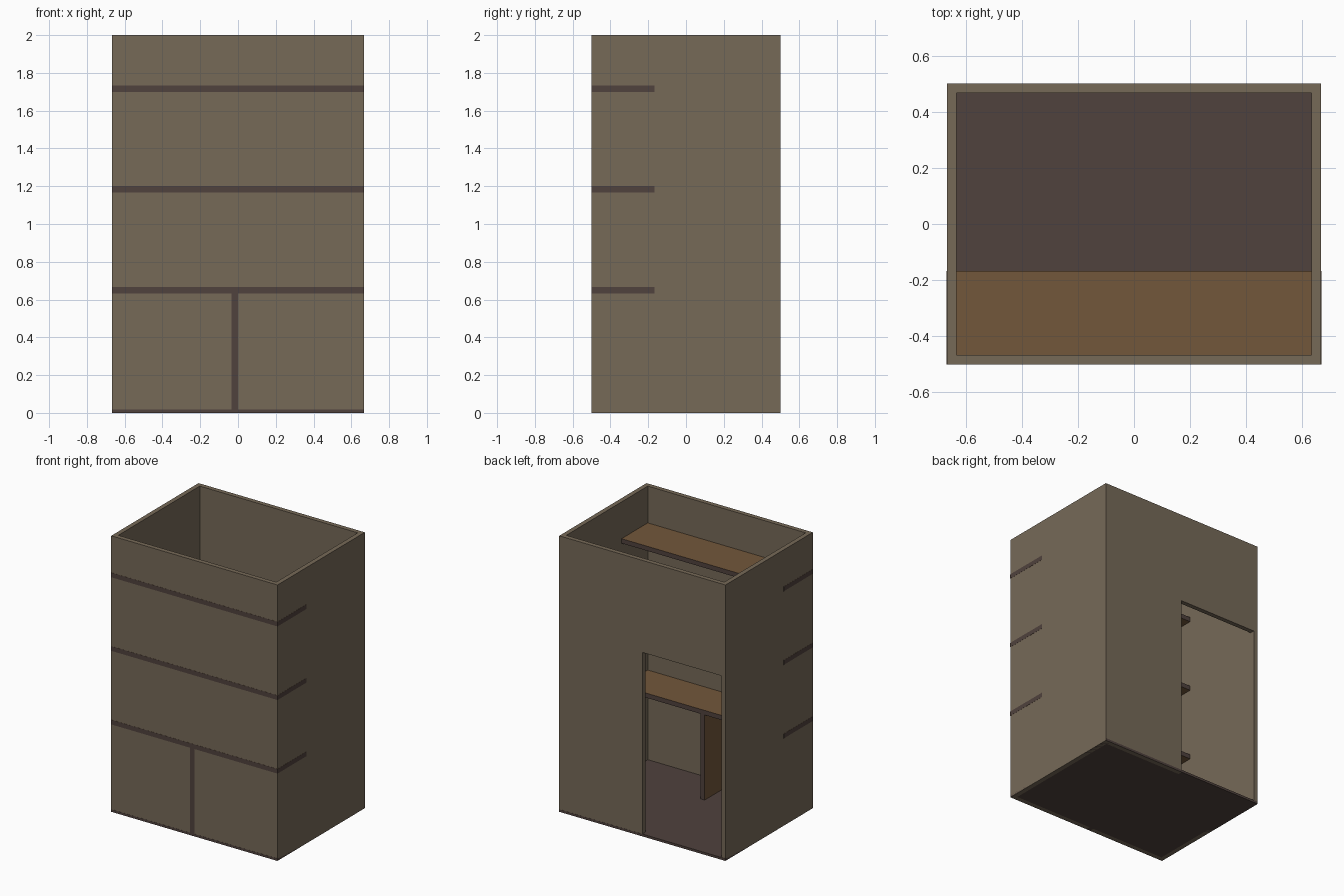
import bpy, bmesh

if "Cube" in bpy.data.objects:
    bpy.data.objects.remove(bpy.data.objects["Cube"])

W, D, H, T = 0.6667, 0.5, 2.0, 0.0333   # half width, half depth, height, board thickness
E = 0.001                               # boards sit this far proud of the walls


def mat(name, rgb):
    m = bpy.data.materials.new(name)
    m.diffuse_color = (*rgb, 1)
    m.use_nodes = True
    m.node_tree.nodes["Principled BSDF"].inputs["Base Color"].default_value = m.diffuse_color
    return m


WALL = mat("grey brown wall", (0.182, 0.142, 0.097))
WOOD = mat("warm wood", (0.170, 0.095, 0.043))
DARK = mat("dark edge", (0.080, 0.054, 0.047))


def panel(name, outline, y0, y1, mats, wood_axis=None):
    """Extrude an xz outline from y0 to y1; faces along wood_axis get the second material."""
    bm = bmesh.new()
    face = bm.faces.new([bm.verts.new((x, y0, z)) for x, z in outline])
    ext = bmesh.ops.extrude_face_region(bm, geom=[face])
    verts = [g for g in ext["geom"] if isinstance(g, bmesh.types.BMVert)]
    bmesh.ops.translate(bm, verts=verts, vec=(0, y1 - y0, 0))
    bmesh.ops.recalc_face_normals(bm, faces=bm.faces)
    bm.normal_update()
    if wood_axis is not None:
        for f in bm.faces:
            f.material_index = int(abs(f.normal[wood_axis]) > 0.9)
    me = bpy.data.meshes.new(name)
    bm.to_mesh(me)
    bm.free()
    for m in mats:
        me.materials.append(m)
    ob = bpy.data.objects.new(name, me)
    bpy.context.collection.objects.link(ob)
    return ob


def rect(x0, x1, z0, z1):
    return [(x0, z0), (x1, z0), (x1, z1), (x0, z1)]


# outer walls, open at the top
panel("front_wall", rect(-W, W, 0, H), -D, -D + T, [WALL])
panel("left_wall", rect(-W, -W + T, 0, H), -D + T, D - T, [WALL])
panel("right_wall", rect(W - T, W, 0, H), -D + T, D - T, [WALL])

# back wall with the door opening
door = [(-W + T, 0), (-W + T, 1.333), (0, 1.333), (0, 0)]
panel("back_wall", [(-W, 0)] + door + [(W, 0), (W, H), (-W, H)], D - T, D, [WALL])

# floor slab
panel("floor", rect(-W, W, 0, 0.017), -D - E, D + E, [DARK])

# three shelves let into the front and side walls
for i, z in enumerate((0.6333, 1.1667, 1.7)):
    panel(f"shelf_{i + 1}", rect(-W - E, W + E, z, z + T), -D - E, -0.1667, [DARK, WOOD], 2)

# upright divider under the lowest shelf
panel("divider", rect(-T, 0, 0, 0.6333), -D - E, -0.1667, [DARK, WOOD], 0)
